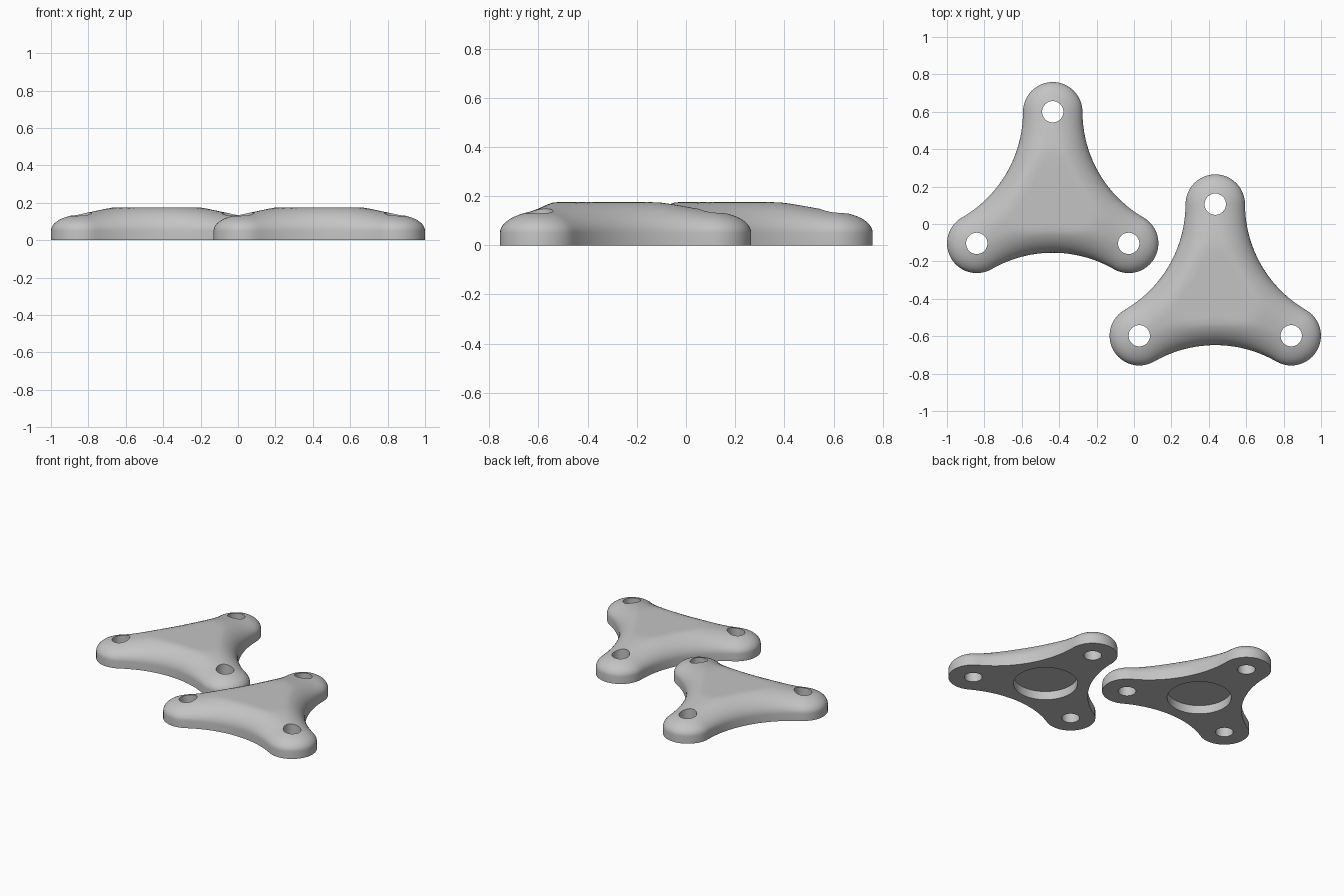
import bpy, bmesh, math
from mathutils import Vector, Matrix

if "Cube" in bpy.data.objects:
    bpy.data.objects.remove(bpy.data.objects["Cube"], do_unlink=True)

ARM = 0.469      # centre to hole
LOBE = 0.159     # rounded end radius
HOLE = 0.057
WALL = 0.05      # height of the straight side
TOP = 0.175
EDGE = 0.115     # width of the rounded edge at the flat centre
POCKET_R, POCKET_H = 0.205, 0.06
STEPS = 24       # samples per outline arc
ARM_ANGLES = [90, 210, 330]

grey = bpy.data.materials.new("light grey")
grey.use_nodes = True
grey.diffuse_color = (0.55, 0.55, 0.55, 1)
grey.node_tree.nodes["Principled BSDF"].inputs["Base Color"].default_value = grey.diffuse_color


def polar(angle, radius):
    a = math.radians(angle)
    return Vector((math.cos(a), math.sin(a), 0)) * radius


def outline():
    """Pairs of outline point and the matching point on the arm axes."""
    pairs = []
    for a in ARM_ANGLES:
        hub = polar(a, ARM)
        for i in range(STEPS):
            pairs.append((hub + polar(a - 90 + 180 * i / STEPS, LOBE), hub))
        # concave side, tangent to both neighbouring lobes
        centre = polar(a + 60, 2 * ARM)
        radius = ARM * math.sqrt(3) - LOBE
        for i in range(STEPS):
            phi = 30 - 60 * i / STEPS
            s = abs(math.radians(phi))
            reach = 2 * ARM * math.sin(s) / math.sin(math.radians(120) - s)
            axis = a if phi > 0 else a + 120
            pairs.append((centre + polar(a + 240 + phi, radius), polar(axis, reach)))
    return pairs


def height(inset, r):
    """Rounded edge that gets lower towards the arm ends."""
    t = min(max((r - 0.17) / 0.38, 0), 1)
    rise = 0.13 - 0.045 * t * t * (3 - 2 * t)
    u = 1 - min(inset / LOBE, 1)
    return min(TOP, WALL + rise * math.sqrt(1 - u * u))


def build_body():
    bm = bmesh.new()
    pairs = outline()
    n = len(pairs)
    limit = math.acos(1 - EDGE / LOBE)
    insets = [LOBE * (1 - math.cos(limit * i / 10)) for i in range(11)]
    rings = [[bm.verts.new(q) for q, m in pairs]]
    for d in insets:
        ring = []
        for q, m in pairs:
            p = q + (m - q).normalized() * d
            p.z = height(d, p.length)
            ring.append(bm.verts.new(p))
        rings.append(ring)
    for k in (0.25, 0.5, 0.75, 1):
        ring = []
        for q, m in pairs:
            span = (m - q).length
            d = EDGE + (span - EDGE) * k
            p = q + (m - q).normalized() * d
            p.z = height(d, p.length)
            ring.append(bm.verts.new(p))
        rings.append(ring)
    for low, high in zip(rings, rings[1:]):
        for i in range(n):
            j = (i + 1) % n
            bm.faces.new((low[i], low[j], high[j], high[i]))
    bm.faces.new(rings[0][::-1])
    bmesh.ops.remove_doubles(bm, verts=bm.verts, dist=0.0002)
    bmesh.ops.recalc_face_normals(bm, faces=bm.faces)
    return to_object(bm, "three_arm_plate_back")


def to_object(bm, name):
    mesh = bpy.data.meshes.new(name)
    bm.to_mesh(mesh)
    bm.free()
    mesh.materials.append(grey)
    obj = bpy.data.objects.new(name, mesh)
    bpy.context.collection.objects.link(obj)
    return obj


def build_cutter():
    """Three through holes and the round pocket underneath."""
    bm = bmesh.new()

    def cylinder(pos, radius, depth, sides):
        bmesh.ops.create_cone(bm, cap_ends=True, segments=sides, radius1=radius,
                              radius2=radius, depth=depth, matrix=Matrix.Translation(pos))
    for a in ARM_ANGLES:
        cylinder(polar(a, ARM), HOLE, 1, 40)
    cylinder(Vector((0, 0, 0)), POCKET_R, 2 * POCKET_H, 72)
    return to_object(bm, "hole_cutter")


# cut the plate, then shade it
plate = build_body()
cutter = build_cutter()
cutter.hide_render = True
cut = plate.modifiers.new("holes", 'BOOLEAN')
cut.operation = 'DIFFERENCE'
cut.solver = 'EXACT'
cut.object = cutter
bpy.ops.object.select_all(action='DESELECT')
bpy.context.view_layer.objects.active = plate
plate.select_set(True)
bpy.ops.object.modifier_apply(modifier=cut.name)
bpy.data.objects.remove(cutter, do_unlink=True)
bpy.ops.object.shade_smooth_by_angle(angle=math.radians(30))

# the pair
plate.location = (-0.4345, 0.131, 0)
second = plate.copy()
second.name = "three_arm_plate_front"
second.location = (0.4345, -0.363, 0)
bpy.context.collection.objects.link(second)
